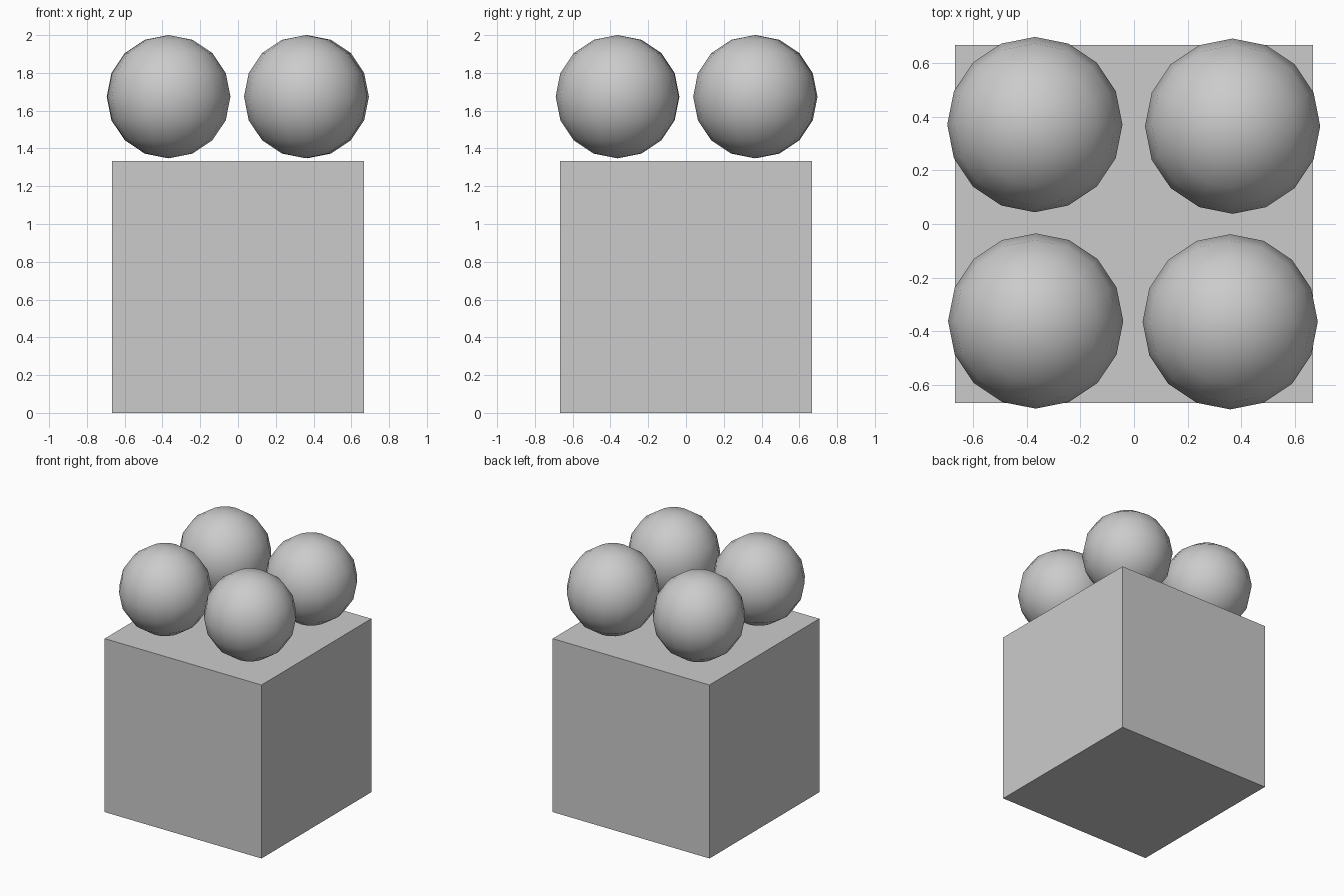
import bpy

if "Cube" in bpy.data.objects:
    bpy.data.objects.remove(bpy.data.objects["Cube"])

grey = bpy.data.materials.new("plain grey")
grey.diffuse_color = (0.6, 0.6, 0.6, 1.0)
grey.use_nodes = True
grey.node_tree.nodes["Principled BSDF"].inputs["Base Color"].default_value = grey.diffuse_color

# Cube base
SIDE = 1.333
bpy.ops.mesh.primitive_cube_add(size=SIDE, location=(0, 0, SIDE / 2))
base = bpy.context.object
base.name = "cube_base"
base.data.materials.append(grey)

# Four smooth balls hovering just above the base, placed slightly unevenly
RADIUS = 0.326
balls = {
    "ball_back_left": (-0.369, 0.370),
    "ball_back_right": (0.367, 0.364),
    "ball_front_left": (-0.366, -0.361),
    "ball_front_right": (0.358, -0.364),
}
for name, (x, y) in balls.items():
    bpy.ops.mesh.primitive_uv_sphere_add(
        segments=16, ring_count=8, radius=RADIUS, location=(x, y, 2 - RADIUS))
    ball = bpy.context.object
    ball.name = name
    ball.data.materials.append(grey)
    bpy.ops.object.shade_smooth()
